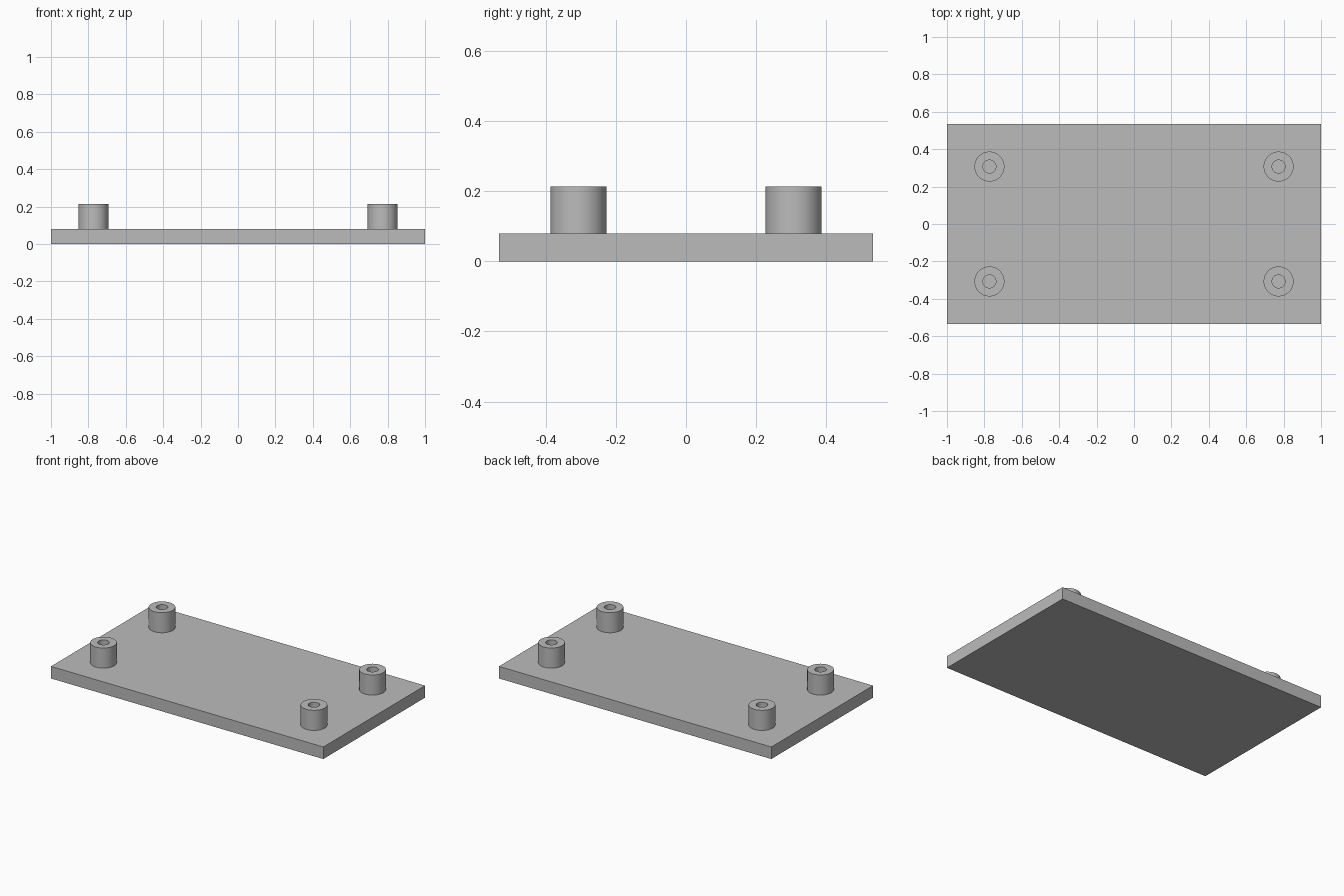
import bpy
import bmesh
from math import cos, sin, tau, radians

cube = bpy.data.objects.get("Cube")
if cube:
    bpy.data.objects.remove(cube, do_unlink=True)

LENGTH, WIDTH, THICK = 2.0, 1.0667, 0.08
POST_TOP, POST_R, HOLE_R = 0.2135, 0.08, 0.035
POST_X, POST_Y = 0.773, 0.307
SEGMENTS = 64

grey = bpy.data.materials.new("plain grey")
grey.use_nodes = True
grey.diffuse_color = (0.5, 0.5, 0.5, 1)
grey.node_tree.nodes["Principled BSDF"].inputs["Base Color"].default_value = grey.diffuse_color


def add_object(name, bm, location):
    bmesh.ops.recalc_face_normals(bm, faces=bm.faces)
    mesh = bpy.data.meshes.new(name)
    bm.to_mesh(mesh)
    bm.free()
    mesh.materials.append(grey)
    obj = bpy.data.objects.new(name, mesh)
    obj.location = location
    bpy.context.collection.objects.link(obj)
    return obj


# Flat rectangular base
bm = bmesh.new()
bmesh.ops.create_cube(bm, size=1)
bmesh.ops.scale(bm, vec=(LENGTH, WIDTH, THICK), verts=bm.verts)
add_object("base_plate", bm, (0, 0, THICK / 2))


def hollow_post(name, x, y):
    """Tube standing on the plate, with its bore ending at the plate."""
    bm = bmesh.new()
    height = POST_TOP - THICK
    profile = [(POST_R, 0), (POST_R, height), (HOLE_R, height), (HOLE_R, 0)]
    rings = [[bm.verts.new((r * cos(tau * i / SEGMENTS), r * sin(tau * i / SEGMENTS), z))
              for i in range(SEGMENTS)] for r, z in profile]
    for a, b in zip(rings, rings[1:] + rings[:1]):
        for i in range(SEGMENTS):
            j = (i + 1) % SEGMENTS
            bm.faces.new((a[i], a[j], b[j], b[i]))
    post = add_object(name, bm, (x, y, THICK))
    bpy.ops.object.select_all(action="DESELECT")
    post.select_set(True)
    bpy.context.view_layer.objects.active = post
    bpy.ops.object.shade_smooth_by_angle(angle=radians(30))


# Four mounting posts, one near each corner
for side, sx in (("left", 1), ("right", -1)):
    for end, sy in (("front", -1), ("back", 1)):
        hollow_post(f"{end}_{side}_post", sx * POST_X, sy * POST_Y)
